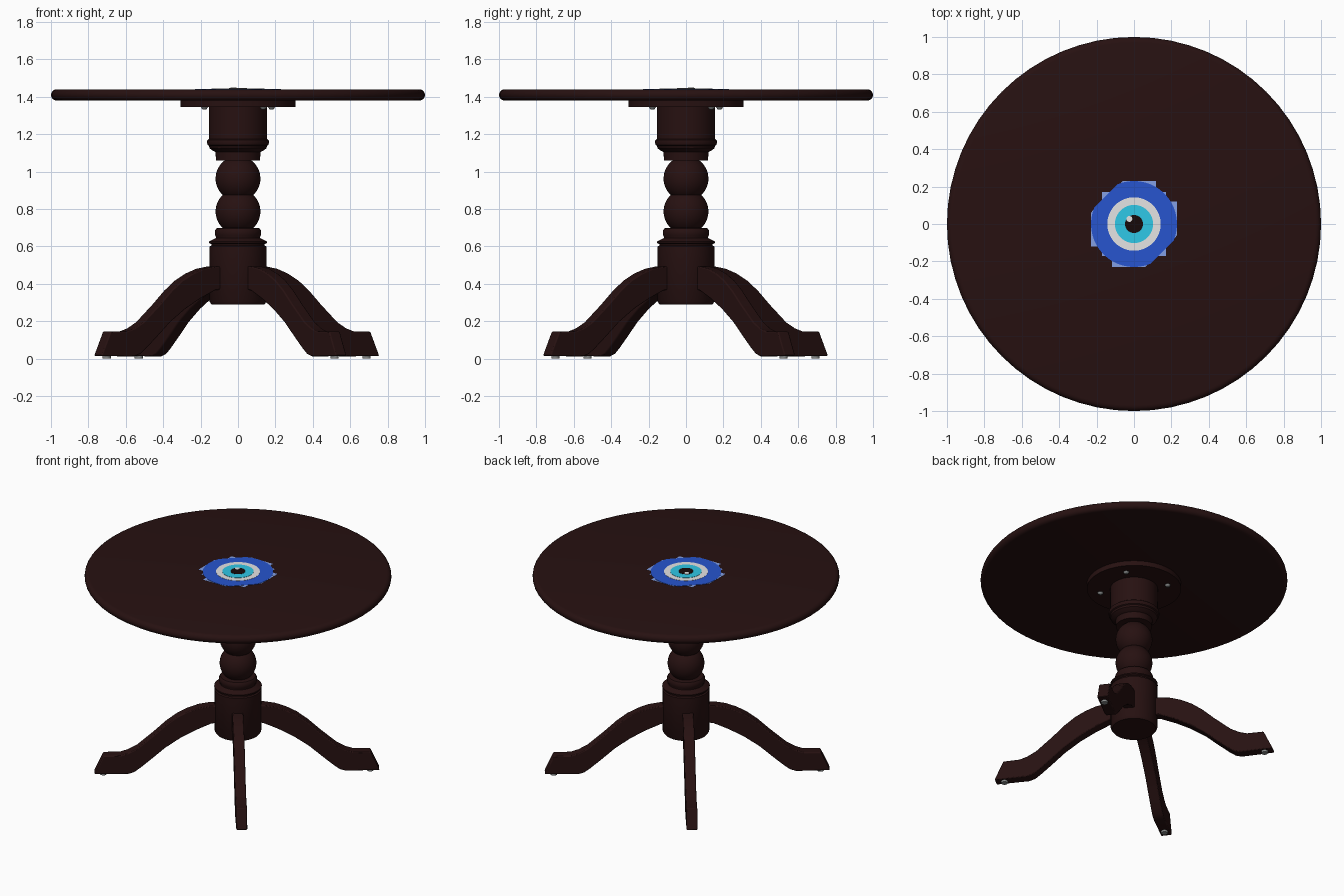
import bpy, bmesh
from math import sin, cos, pi, radians, sqrt
from mathutils import Matrix, Vector

if "Cube" in bpy.data.objects:
    bpy.data.objects.remove(bpy.data.objects["Cube"])


def material(name, *rgb):
    m = bpy.data.materials.new(name)
    m.use_nodes = True
    m.diffuse_color = (*rgb, 1)
    m.node_tree.nodes["Principled BSDF"].inputs["Base Color"].default_value = (*rgb, 1)
    return m


wood = material("dark wood", .02, .0055, .0055)
royal = material("royal blue", .02, .09, .62)
pale = material("pale blue", .23, .35, .78)
white = material("white", .78, .78, .78)
cyan = material("cyan", .028, .58, .8)
black = material("black", .008, .003, .003)
metal = material("grey metal", .25, .26, .26)


def add(name, bm, mat, smooth=None):
    bmesh.ops.recalc_face_normals(bm, faces=bm.faces)
    mesh = bpy.data.meshes.new(name)
    bm.to_mesh(mesh)
    bm.free()
    mesh.materials.append(mat)
    ob = bpy.data.objects.new(name, mesh)
    bpy.context.collection.objects.link(ob)
    if smooth:
        bpy.ops.object.select_all(action='DESELECT')
        ob.select_set(True)
        bpy.context.view_layer.objects.active = ob
        bpy.ops.object.shade_smooth_by_angle(angle=radians(smooth))
    return ob


def lathe(name, profile, mat, steps=48):
    """Spin (radius, height) points round z; ends on the axis close the solid."""
    bm = bmesh.new()
    vs = [bm.verts.new((r, 0, z)) for r, z in profile]
    es = [bm.edges.new(p) for p in zip(vs, vs[1:])]
    bmesh.ops.spin(bm, geom=vs + es, cent=(0, 0, 0), axis=(0, 0, 1),
                   angle=2 * pi, steps=steps, use_duplicate=False)
    bmesh.ops.remove_doubles(bm, verts=bm.verts, dist=.0005)
    return add(name, bm, mat, 35)


def extrude(bm, points, offset):
    face = bm.faces.new([bm.verts.new(p) for p in points])
    new = bmesh.ops.extrude_face_region(bm, geom=[face])["geom"]
    bmesh.ops.translate(bm, vec=offset,
                        verts=[v for v in new if isinstance(v, bmesh.types.BMVert)])


def ball(z, r, low, high, n=14):
    """Profile arc of a turned ball between two heights."""
    return [(sqrt(r * r - h * h), z + h)
            for h in (low + (high - low) * (1 - cos(pi * i / n)) / 2 for i in range(n + 1))]


# Round top with a rounded rim, and the mounting plate beneath
rim = [(.97 + .03 * cos(a), 1.41 + .03 * sin(a))
       for a in (-pi / 2 + pi * i / 8 for i in range(9))]
lathe("table_top", [(0, 1.38)] + rim + [(0, 1.44)], wood, 64)
lathe("mounting_plate", [(0, 1.345), (.308, 1.345), (.308, 1.381), (0, 1.381)], wood)

# Turned column: hub, rings, two balls, collar
hub = [(0, .29), (.142, .29), (.152, .305), (.152, .6), (.142, .605), (.142, .612),
       (.155, .618), (.155, .626), (.135, .637), (.118, .645), (.118, .652),
       (.123, .66), (.123, .685), (.115, .697)]
collar = [(.118, 1.06), (.12, 1.105), (.135, 1.112), (.152, 1.125), (.155, 1.138),
          (.162, 1.143), (.166, 1.155), (.164, 1.168), (.155, 1.175), (.155, 1.345), (0, 1.345)]
lathe("column", hub + ball(.787, .12, -.087, .0875) + ball(.963, .12, -.0875, .097) + collar, wood)

# Four curved legs with foot pads, and plate screws lined up with them
LEG = [(.1, .375), (.17, .365), (.27, .32), (.37, .265), (.47, .195), (.56, .115), (.63, .055),
       (.67, .025), (.71, .012), (.93, .015), (.87, .145), (.76, .146), (.71, .162),
       (.65, .195), (.54, .29), (.46, .365), (.39, .418), (.32, .455), (.25, .48), (.18, .492), (.1, .495)]
HALF = .036
for i, place in enumerate(("back_left", "back_right", "front_right", "front_left")):
    turn = Matrix.Rotation(radians(37 + 90 * i), 4, 'Z')
    shift = Matrix.Translation((-.007, -.003, 0))

    bm = bmesh.new()
    extrude(bm, [(r, -HALF, z) for r, z in LEG], (0, 2 * HALF, 0))
    bm.transform(shift @ turn)
    leg = add(place + "_leg", bm, wood, 35)
    bev = leg.modifiers.new("soft edges", 'BEVEL')
    bev.width, bev.segments, bev.limit_method = .006, 2, 'ANGLE'
    bev.angle_limit = radians(50)

    bm = bmesh.new()
    bmesh.ops.create_cone(bm, cap_ends=True, segments=16, radius1=.022, radius2=.022,
                          depth=.02, matrix=Matrix.Translation((.87, 0, .01)))
    bm.transform(shift @ turn)
    add(place + "_foot_pad", bm, metal, 35)

    bm = bmesh.new()
    bmesh.ops.create_cone(bm, cap_ends=True, segments=12, radius1=.01, radius2=.02,
                          depth=.014, matrix=Matrix.Translation((.225, 0, 1.339)))
    bm.transform(turn)
    add(place + "_plate_screw", bm, metal, 35)

# Painted eye: stepped pale backing, then stacked thin discs
half = [(-.06, .23), (.118, .23), (.118, .172), (.172, .172), (.172, .12), (.23, .12),
        (.23, -.06), (.172, -.13), (.172, -.172), (.118, -.172)]
outline = half + [(-x, -y) for x, y in half]
bm = bmesh.new()
extrude(bm, [(x, y, 1.439) for x, y in outline], (0, 0, .002))
add("eye_backing", bm, pale)


def disc(name, radius, z, mat, x=0, y=0, trim=None):
    bm = bmesh.new()
    bmesh.ops.create_cone(bm, cap_ends=True, segments=48, radius1=radius, radius2=radius,
                          depth=.003, matrix=Matrix.Translation((x, y, z)))
    for s in (1, -1) if trim else ():
        n = Vector((s, -s, 0)).normalized()
        cut = bmesh.ops.bisect_plane(bm, geom=bm.verts[:] + bm.edges[:] + bm.faces[:],
                                     plane_co=n * trim, plane_no=n, clear_outer=True)
        bmesh.ops.holes_fill(bm, edges=[e for e in bm.edges if e.is_boundary])
    add(name, bm, mat)


disc("eye_outer_ring", .23, 1.441, royal, trim=.212)
disc("eye_white_ring", .143, 1.4425, white)
disc("eye_iris", .102, 1.444, cyan)
disc("eye_pupil", .048, 1.4455, black)
disc("eye_glint", .016, 1.447, white, -.025, .027)
